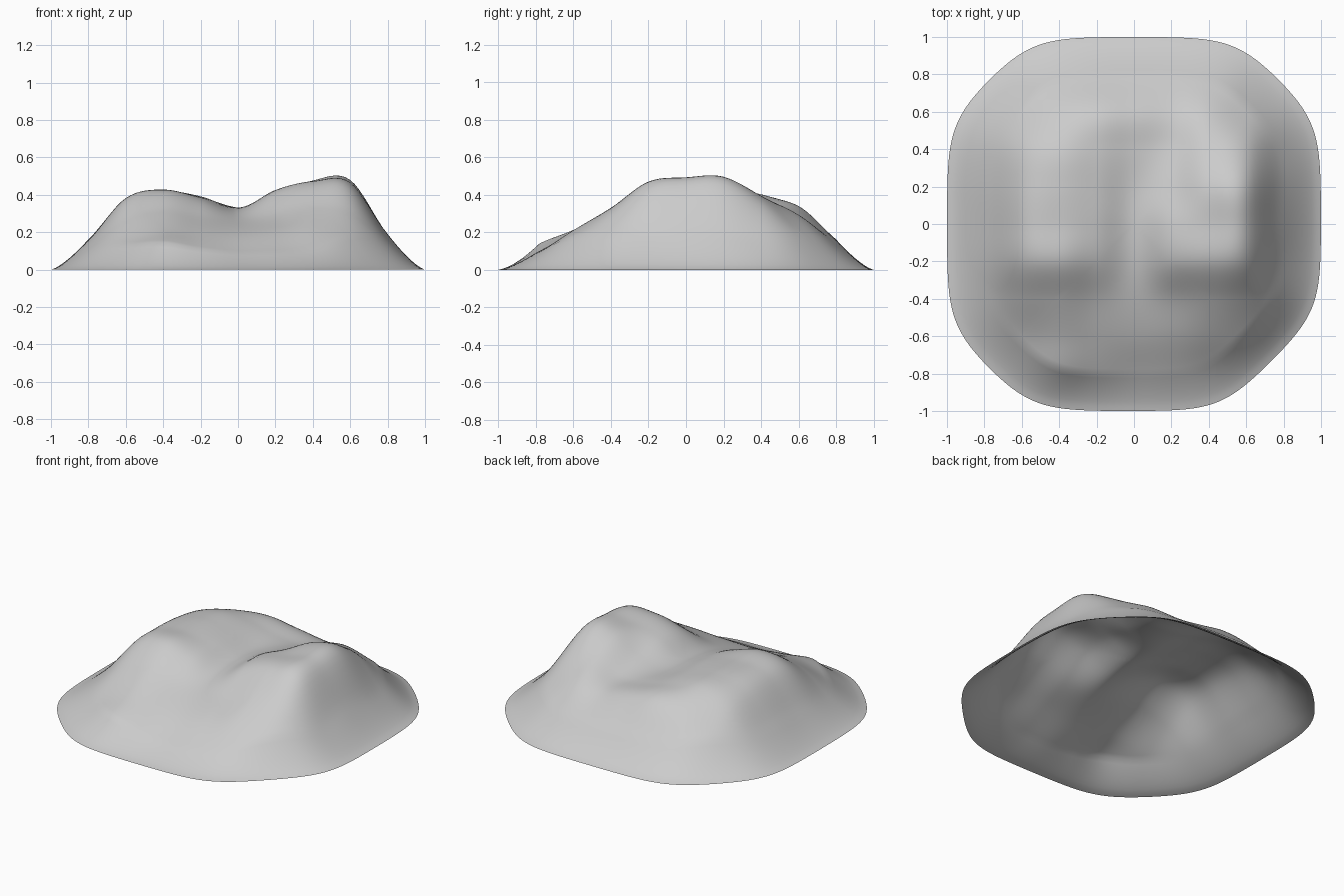
import bpy
import bmesh
import math

default_cube = bpy.data.objects.get("Cube")
if default_cube:
    bpy.data.objects.remove(default_cube, do_unlink=True)

# Hill heights in hundredths: rows run back to front, columns from -x to +x
HEIGHTS = [
    [4, 10, 14, 16, 16, 15, 13, 10, 4],
    [9, 22, 31, 34, 31, 28, 29, 21, 9],
    [14, 33, 40, 38, 33, 32, 39, 36, 14],
    [16, 37, 42, 39, 33, 37, 47, 47, 18],
    [16, 38, 42, 39, 33, 42, 47, 47, 19],
    [15, 37, 42, 37, 31, 41, 46, 44, 17],
    [11, 26, 31, 28, 26, 29, 33, 30, 14],
    [6, 15, 21, 20, 19, 20, 21, 17, 7],
    [2, 8, 13, 11, 9, 9, 8, 6, 2],
]
SPACING = 0.2
COUNT = len(HEIGHTS)
RIM = 0.8


def spline(values, position):
    """Smooth curve through evenly spaced values that fall to zero outside."""
    start = math.floor(position)
    t = position - start
    a, b, c, d = [values[i] if 0 <= i < len(values) else 0.0
                  for i in range(start - 1, start + 3)]
    slope_in, slope_out = (c - a) / 2, (d - b) / 2
    rise = c - b
    return (b + t * slope_in
            + t * t * (3 * rise - 2 * slope_in - slope_out)
            + t * t * t * (slope_in + slope_out - 2 * rise))


def terrain_height(x, y):
    middle = (COUNT - 1) / 2
    across = [spline(row, x / SPACING + middle) for row in HEIGHTS]
    return max(0.0, spline(across, middle - y / SPACING) / 100)


def outline_norm(x, y, power=14, diagonal=1.55, front_left_diagonal=1.47):
    """Equals one along a rounded octagon with one corner cut deeper."""
    slant = (x - y) / (front_left_diagonal if x > 0 > y else diagonal)
    sides = (x, y, (x + y) / diagonal, slant)
    return sum(abs(side) ** power for side in sides) ** (1 / power)


def make_material(name, colour):
    material = bpy.data.materials.new(name)
    material.use_nodes = True
    material.diffuse_color = colour
    shader = material.node_tree.nodes["Principled BSDF"]
    shader.inputs["Base Color"].default_value = colour
    return material


# Open ground sheet, reshaped from a square to the rounded outline and raised
bm = bmesh.new()
bmesh.ops.create_grid(bm, x_segments=80, y_segments=80, size=1.0)
for vert in bm.verts:
    x, y = vert.co.x, vert.co.y
    radius = max(abs(x), abs(y))
    if radius > 0:
        scale = radius / outline_norm(x, y)
        x, y = x * scale, y * scale
    # Outside the rim the slope runs out to the ground in a slight hollow
    inward = RIM / max(radius, RIM)
    runout = min(1.0, max(0.0, (1 - radius) / (1 - RIM))) ** 1.35
    vert.co = (x, y, terrain_height(x * inward, y * inward) * runout)

mesh = bpy.data.meshes.new("twin_hill_mound")
bm.to_mesh(mesh)
bm.free()
mound = bpy.data.objects.new("twin_hill_mound", mesh)
bpy.context.collection.objects.link(mound)
mesh.materials.append(make_material("pale_grey_stone", (0.6, 0.6, 0.6, 1.0)))
mesh.polygons.foreach_set("use_smooth", [True] * len(mesh.polygons))
